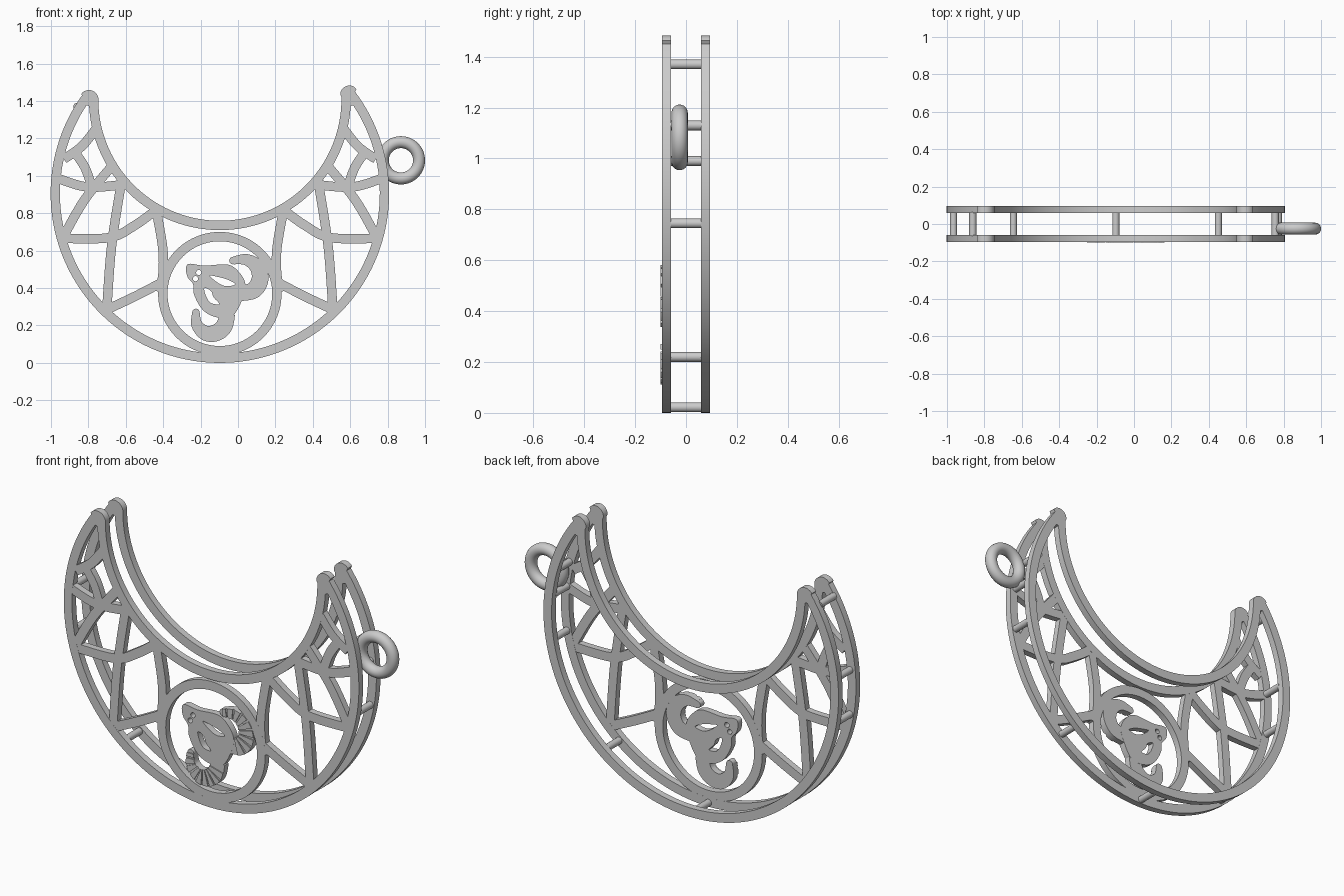
import bpy
from math import sin, cos, pi, radians
from mathutils import Vector

if "Cube" in bpy.data.objects:
    bpy.data.objects.remove(bpy.data.objects["Cube"])

CX = -0.097                # symmetry axis of the crescent
OUT_Z, IN_Z = 0.905, 1.41  # centres of the outer and inner arcs
FRONT, BACK, HALF = -0.0765, 0.0765, 0.0185

grey = bpy.data.materials.new("light grey")
grey.use_nodes = True
COLOUR = (0.6, 0.6, 0.6, 1)
grey.diffuse_color = COLOUR
grey.node_tree.nodes["Principled BSDF"].inputs["Base Color"].default_value = COLOUR


def finish(obj, name):
    obj.name = name
    obj.data.materials.clear()
    obj.data.materials.append(grey)
    bpy.ops.object.shade_smooth_by_angle(angle=radians(35))


def plate(name, loops, y, half=HALF):
    """Flat plate in the xz plane; later loops cut holes in the first."""
    curve = bpy.data.curves.new(name, "CURVE")
    curve.dimensions, curve.fill_mode, curve.extrude = "2D", "BOTH", half
    for loop in loops:
        spline = curve.splines.new("POLY")
        spline.points.add(len(loop) - 1)
        for point, (x, z) in zip(spline.points, loop):
            point.co = (x, z, 0, 1)
        spline.use_cyclic_u = True
    obj = bpy.data.objects.new(name, curve)
    bpy.context.collection.objects.link(obj)
    obj.location.y, obj.rotation_euler.x = y, pi / 2
    bpy.ops.object.select_all(action="DESELECT")
    obj.select_set(True)
    bpy.context.view_layer.objects.active = obj
    bpy.ops.object.convert(target="MESH")
    finish(bpy.context.object, name)


def arc(x, z, r, start, end, n=64):
    angles = [radians(start + (end - start) * i / n) for i in range(n + 1)]
    return [(x + r * cos(a), z + r * sin(a)) for a in angles]


def circle(x, z, r, n=64):
    return arc(x, z, r, 0, 360, n)[:-1]


def smooth(points, closed=False, steps=6):
    """Catmull-Rom curve through points of any dimension."""
    pts = [Vector(p) for p in points]
    n = len(pts)
    pick = (lambda i: pts[i % n]) if closed else (lambda i: pts[max(0, min(n - 1, i))])
    result = []
    for i in range(n if closed else n - 1):
        a, b, c, d = (pick(i + k) for k in (-1, 0, 1, 2))
        for s in range(steps):
            t = s / steps
            result.append(0.5 * (2 * b + (c - a) * t + (2 * a - 5 * b + 4 * c - d) * t * t
                                 + (3 * b - a - 3 * c + d) * t ** 3))
    return result if closed else result + [pts[-1]]


def sides(path):
    """Left and right edges of a band whose points are (x, z, width)."""
    left, right = [], []
    for i, p in enumerate(path):
        d = path[min(i + 1, len(path) - 1)] - path[max(i - 1, 0)]
        normal = Vector((-d.y, d.x)).normalized() * p.z / 2
        left.append(p.xy + normal)
        right.append(p.xy - normal)
    return left, right


def band(left, right):
    return left + right[::-1]


# Crescent outline with rounded tips, and its long opening
outline = (arc(CX, OUT_Z, 0.905, 144.5, 397, 128)
           + arc(CX + 0.692, 1.435, 0.048, 37, 181, 16)
           + arc(CX, IN_Z, 0.65, 1, -180, 96)
           + arc(CX - 0.70, 1.408, 0.051, 0, 144, 16))
opening = (arc(CX, OUT_Z, 0.855, 146.5, 393.5, 128)
           + arc(CX, IN_Z, 0.70, -3, -177, 96))
plate("front_crescent", [outline, opening], FRONT)
plate("back_crescent", [outline, opening], BACK)

# Web bars, mirrored to both sides of the crescent
bars = {
    "inner_upright": [(.337, .80), (.305, .61), (.305, .47), (.326, .38)],
    "low_brace": [(.615, .28), (.455, .355), (.31, .43)],
    "outer_upright": [(.604, .295), (.578, .633), (.524, .98)],
    "low_strand": [(.824, .665), (.588, .67), (.455, .735), (.337, .82)],
    "diagonal": [(.834, .68), (.722, .874), (.575, 1.055)],
    "high_strand": [(.877, .99), (.706, .94), (.503, .955)],
    "tip_strand": [(.834, 1.09), (.738, 1.158), (.652, 1.265)],
    "tip_brace": [(.786, 1.14), (.722, 1.046), (.684, .94)],
}
for name, points in bars.items():
    for side, sign in (("left", 1), ("right", -1)):
        path = smooth([(CX + sign * u, z, 0.05) for u, z in points])
        plate(f"{side}_{name}", [band(*sides(path))], FRONT, HALF - 0.0004)

# Round medallion frame and its foot
plate("medallion_ring", [circle(CX, 0.37, 0.33, 96), circle(CX, 0.37, 0.28, 96)],
      FRONT, HALF - 0.0002)
plate("medallion_foot", [[(CX - .1, .03), (CX + .1, .03), (CX + .1, .085), (CX - .1, .085)]],
      FRONT, HALF - 0.0006)

# Animal skull with eye slits and nostrils
skull = [(-.278, .51), (-.257, .53), (-.18, .52), (-.053, .525), (.01, .48), (.04, .42),
         (.03, .355), (-.03, .25), (-.12, .245), (-.19, .285), (-.235, .365), (-.24, .42),
         (-.27, .46)]
upper_eye = [(-.15, .465), (-.11, .46), (-.055, .445), (-.015, .42), (-.065, .41), (-.11, .43)]
lower_eye = [(-.18, .40), (-.145, .385), (-.13, .35), (-.10, .315), (-.145, .32), (-.17, .355)]
plate("skull", [smooth(s, True) for s in (skull, upper_eye, lower_eye)]
      + [circle(-.21, .483, .014, 16), circle(-.227, .45, .014, 16)], FRONT)

# Curled horns, each with raised ridges on the front
widths = (.04, .06, .08, .09, .09, .08)
horns = {
    "upper_horn": [(-.027, .547), (.043, .552), (.10, .515), (.118, .45), (.085, .39), (.01, .37)],
    "lower_horn": [(-.225, .27), (-.22, .205), (-.175, .16), (-.12, .16), (-.075, .195),
                   (-.055, .265)],
}
for name, points in horns.items():
    path = smooth([(x, z, w) for (x, z), w in zip(points, widths)], steps=8)
    left, right = sides(path)
    tip = arc(*points[0], widths[0] / 2, 0, 360, 16)[:-1]
    plate(name, [band(left, right)], FRONT, HALF - 0.0008)
    plate(name + "_tip", [tip], FRONT, HALF - 0.001)
    for k in range(0, len(path) - 5, 4):
        plate(f"{name}_ridge_{k // 4}", [band(left[k:k + 4], right[k:k + 4])],
              FRONT - HALF - 0.001, 0.004)

# Posts joining the two crescents
posts = [(CX, .022), (CX - .548, .22), (CX + .548, .22), (CX - .868, .745), (CX + .868, .745),
         (-.965, .99), (.772, .99), (.755, 1.13), (-.862, 1.37)]
for i, (x, z) in enumerate(posts):
    bpy.ops.mesh.primitive_cylinder_add(vertices=24, radius=0.019, depth=0.13,
                                        location=(x, 0, z), rotation=(pi / 2, 0, 0))
    finish(bpy.context.object, f"post_{i + 1}")

# Hanging loop
bpy.ops.mesh.primitive_torus_add(major_segments=64, minor_segments=24, major_radius=0.097,
                                 minor_radius=0.032, location=(0.871, -0.025, 1.083),
                                 rotation=(pi / 2, 0, 0))
finish(bpy.context.object, "hanging_loop")
